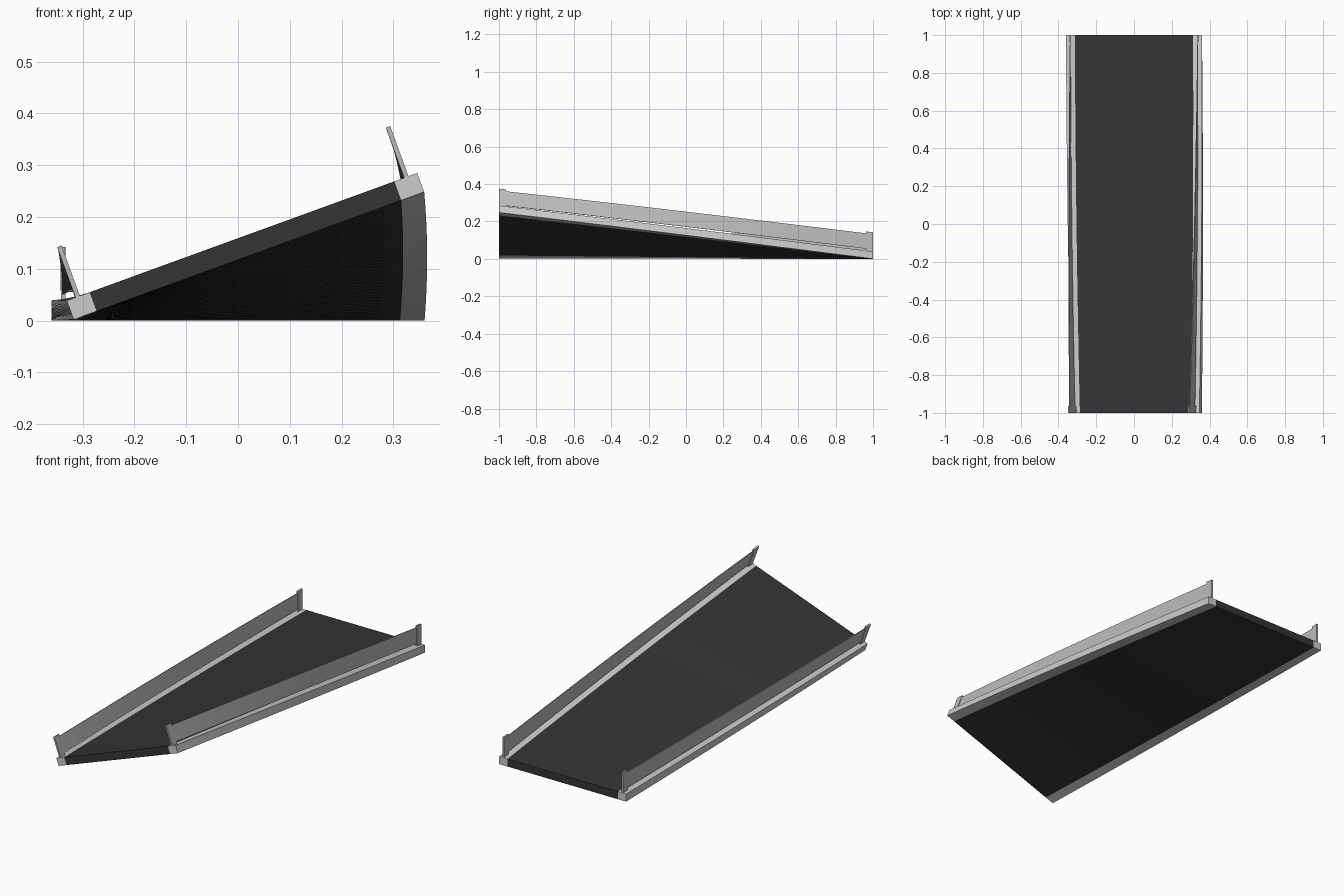
import bpy, bmesh, math

if "Cube" in bpy.data.objects:
    bpy.data.objects.remove(bpy.data.objects["Cube"])

ROLL = math.radians(20)   # bank angle at the front end
SEGS = 40


def place(x, y, z):
    """Map a flat cross-section point onto the banked, twisting path."""
    t = (1 - y) / 2
    a = ROLL * t
    c, s = math.cos(a), math.sin(a)
    return (0.021 * t + x * c - z * s, y, 0.36 * s + 0.002 * t + x * s + z * c)


def sweep(name, x0, x1, z0, z1, y0=-1.0, y1=1.0, segs=SEGS, mat=None):
    """Sweep a rectangular section along the path with capped ends."""
    bm = bmesh.new()
    rings = []
    for i in range(segs + 1):
        y = y0 + (y1 - y0) * i / segs
        rings.append([bm.verts.new(place(x, y, z))
                      for x, z in ((x0, z0), (x1, z0), (x1, z1), (x0, z1))])
    for a, b in zip(rings, rings[1:]):
        for k in range(4):
            n = (k + 1) % 4
            bm.faces.new((a[k], a[n], b[n], b[k]))
    bm.faces.new(rings[0][::-1])
    bm.faces.new(rings[-1])
    bmesh.ops.recalc_face_normals(bm, faces=bm.faces)
    me = bpy.data.meshes.new(name)
    bm.to_mesh(me)
    bm.free()
    ob = bpy.data.objects.new(name, me)
    bpy.context.collection.objects.link(ob)
    if mat:
        me.materials.append(mat)
    bpy.ops.object.select_all(action='DESELECT')
    bpy.context.view_layer.objects.active = ob
    ob.select_set(True)
    bpy.ops.object.shade_smooth_by_angle(angle=math.radians(30))
    return ob


def material(name, v):
    m = bpy.data.materials.new(name)
    m.diffuse_color = (v, v, v, 1)
    m.use_nodes = True
    m.node_tree.nodes["Principled BSDF"].inputs["Base Color"].default_value = m.diffuse_color
    return m


asphalt = material("asphalt", 0.035)
rail_grey = material("rail_grey", 0.5)

# Road deck
sweep("road_deck", -0.313, 0.313, 0, 0.039, mat=asphalt)

for side, s in (("left", -1), ("right", 1)):
    def span(a, b):
        return sorted((s * a, s * b))
    # Curb along the road edge
    sweep(side + "_curb", *span(0.313, 0.36), 0, 0.039)
    # Thin barrier panel floating just above the curb
    sweep(side + "_barrier_panel", *span(0.3355, 0.3395), 0.05, 0.132,
          -0.985, 0.985, mat=rail_grey)
    # Posts at both ends
    for end, y0, y1 in (("front", -1, -0.963), ("back", 0.963, 1)):
        sweep(f"{side}_{end}_post", *span(0.333, 0.342), 0.036, 0.142,
              y0, y1, 1, mat=rail_grey)
